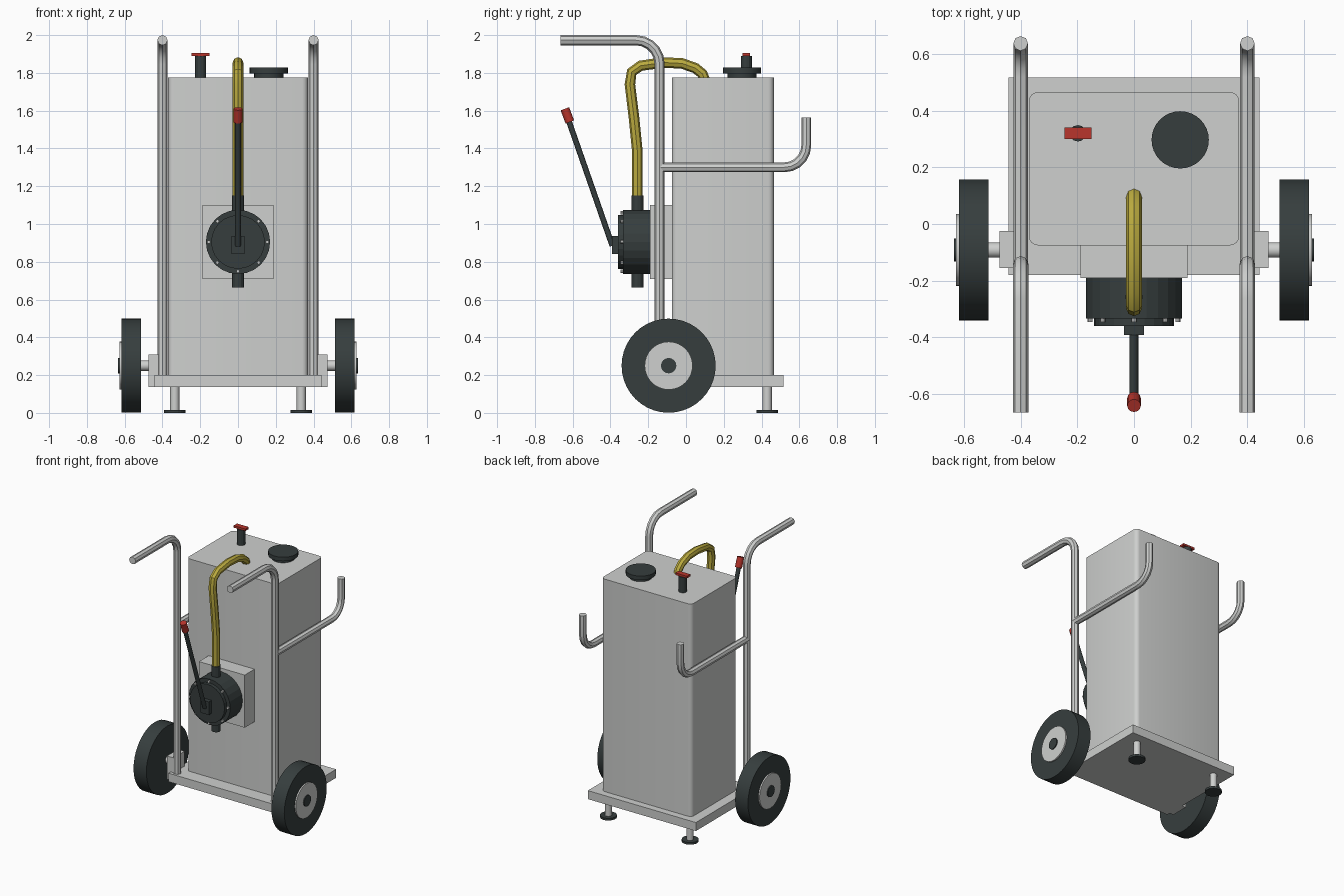
import bpy, bmesh, math
from mathutils import Vector

cube = bpy.data.objects.get("Cube")
if cube:
    bpy.data.objects.remove(cube, do_unlink=True)


def material(name, rgb):
    m = bpy.data.materials.new(name)
    m.use_nodes = True
    m.diffuse_color = (*rgb, 1)
    m.node_tree.nodes["Principled BSDF"].inputs["Base Color"].default_value = (*rgb, 1)
    return m


GREY = material("light grey", (0.62, 0.63, 0.62))
DARK = material("dark slate", (0.037, 0.048, 0.048))
YELLOW = material("hose yellow", (0.50, 0.41, 0.05))
RED = material("grip red", (0.48, 0.035, 0.025))


def finish(name, mesh, mat, smooth=None):
    mesh.materials.clear()
    mesh.materials.append(mat)
    ob = bpy.data.objects.new(name, mesh)
    bpy.context.collection.objects.link(ob)
    if smooth:
        bpy.ops.object.select_all(action="DESELECT")
        ob.select_set(True)
        bpy.context.view_layer.objects.active = ob
        bpy.ops.object.shade_smooth_by_angle(angle=math.radians(smooth))
    return ob


def box(name, mat, x, y, z, round_upright=0):
    """Box from (min, max) ranges, optionally with rounded upright edges."""
    bm = bmesh.new()
    bmesh.ops.create_cube(bm, size=1)
    for v in bm.verts:
        v.co = [r[0] if c < 0 else r[1] for c, r in zip(v.co, (x, y, z))]
    if round_upright:
        edges = [e for e in bm.edges if abs(e.verts[0].co.z - e.verts[1].co.z) > 0.01]
        bmesh.ops.bevel(bm, geom=edges, offset=round_upright, segments=4,
                        profile=0.5, affect="EDGES")
    mesh = bpy.data.meshes.new(name)
    bm.to_mesh(mesh)
    bm.free()
    return finish(name, mesh, mat, 35 if round_upright else None)


def rod(name, mat, a, b, radius, sides=16, smooth=None):
    """Capped cylinder between two points."""
    a, b = Vector(a), Vector(b)
    bm = bmesh.new()
    bmesh.ops.create_cone(bm, cap_ends=True, segments=sides, radius1=radius,
                          radius2=radius, depth=(b - a).length)
    turn = Vector((0, 0, 1)).rotation_difference(b - a)
    for v in bm.verts:
        v.co = turn @ v.co + (a + b) / 2
    mesh = bpy.data.meshes.new(name)
    bm.to_mesh(mesh)
    bm.free()
    return finish(name, mesh, mat, smooth)


def tube(name, mat, points, radius):
    """Round tube swept along a path."""
    curve = bpy.data.curves.new(name, "CURVE")
    curve.dimensions = "3D"
    curve.bevel_depth = radius
    curve.bevel_resolution = 2
    curve.use_fill_caps = True
    spline = curve.splines.new("POLY")
    spline.points.add(len(points) - 1)
    for p, co in zip(spline.points, points):
        p.co = (*co, 1)
    helper = bpy.data.objects.new("path_helper", curve)
    bpy.context.collection.objects.link(helper)
    graph = bpy.context.evaluated_depsgraph_get()
    mesh = bpy.data.meshes.new_from_object(helper.evaluated_get(graph))
    bpy.data.objects.remove(helper, do_unlink=True)
    mesh.name = name
    return finish(name, mesh, mat, 40)


def bend(x, y, z, radius, start, end, steps=5):
    """Points on an arc in the side plane, angles in degrees."""
    angles = [math.radians(start + (end - start) * i / steps) for i in range(steps + 1)]
    return [(x, y + radius * math.cos(a), z + radius * math.sin(a)) for a in angles]


# Tank and base
box("tank", GREY, (-0.37, 0.37), (-0.075, 0.465), (0.2, 1.775), 0.03)
box("base_plate", GREY, (-0.443, 0.443), (-0.18, 0.517), (0.137, 0.2))

# Paired parts: frame, wheels and feet
for side, s in (("left", 1), ("right", -1)):
    x = 0.4 * s
    tube(side + "_frame_pole", GREY,
         [(x, -0.14, 0.2)] + bend(x, -0.265, 1.848, 0.125, 0, 90) + [(x, -0.665, 1.973)], 0.027)
    tube(side + "_rear_hook", GREY,
         [(x, -0.14, 1.3)] + bend(x, 0.52, 1.417, 0.117, -90, 0) + [(x, 0.637, 1.563)], 0.026)

    box(side + "_axle_bracket", GREY, sorted((0.42 * s, 0.475 * s)), (-0.155, -0.025), (0.137, 0.31))

    def wheel_part(name, mat, x0, x1, radius, sides):
        rod(side + name, mat, (x0 * s, -0.092, 0.25), (x1 * s, -0.092, 0.25), radius, sides, 40)

    wheel_part("_axle", GREY, 0.45, 0.55, 0.027, 16)
    wheel_part("_tyre", DARK, 0.513, 0.618, 0.249, 40)
    wheel_part("_hub", GREY, 0.55, 0.628, 0.127, 32)
    wheel_part("_hub_cap", DARK, 0.6, 0.635, 0.041, 16)

    fx = 0.335 * s
    rod(side + "_foot_leg", GREY, (fx, 0.43, 0.01), (fx, 0.43, 0.14), 0.024, 16, 40)
    rod(side + "_foot_pad", DARK, (fx, 0.43, 0), (fx, 0.43, 0.016), 0.057, 20)

# Filler cap and breather on the tank top
rod("filler_neck", DARK, (0.163, 0.297, 1.77), (0.163, 0.297, 1.8), 0.077, 32, 40)
rod("filler_cap", DARK, (0.163, 0.297, 1.798), (0.163, 0.297, 1.828), 0.101, 32, 40)
rod("breather_stem", DARK, (-0.198, 0.32, 1.77), (-0.198, 0.32, 1.89), 0.029, 12)
box("breather_handle", RED, (-0.246, -0.15), (0.3, 0.34), (1.89, 1.905))

# Pump on its mounting block
PZ = 0.905
box("pump_mount", GREY, (-0.188, 0.188), (-0.19, -0.07), (0.71, 1.1))
rod("pump_body", DARK, (0, -0.185, PZ), (0, -0.333, PZ), 0.17, 24)
rod("pump_cover", DARK, (0, -0.33, PZ), (0, -0.36, PZ), 0.142, 24)
for i in range(8):
    a = math.tau * i / 8
    bx, bz = 0.155 * math.cos(a), PZ + 0.155 * math.sin(a)
    rod("cover_bolt", GREY, (bx, -0.325, bz), (bx, -0.346, bz), 0.009, 8)
rod("outlet_port", DARK, (0, -0.257, 1.04), (0, -0.257, 1.15), 0.031, 12)
rod("inlet_port", DARK, (0, -0.257, 0.665), (0, -0.257, 0.77), 0.031, 12)

# Pump lever
box("lever_pivot", DARK, (-0.035, 0.035), (-0.392, -0.355), (0.84, 0.937))
rod("pump_lever", DARK, (0, -0.39, 0.885), (0, -0.622, 1.55), 0.015, 12, 40)
rod("lever_grip", RED, (0, -0.615, 1.54), (0, -0.641, 1.61), 0.024, 12, 40)

# Hose from the pump outlet into the tank top
hose = [(-0.257, 1.14), (-0.257, 1.38), (-0.275, 1.56), (-0.297, 1.74), (-0.287, 1.805),
        (-0.24, 1.838), (-0.12, 1.855), (-0.02, 1.85), (0.05, 1.825), (0.087, 1.795), (0.1, 1.76)]
tube("hose", YELLOW, [(0, y, z) for y, z in hose], 0.028)
